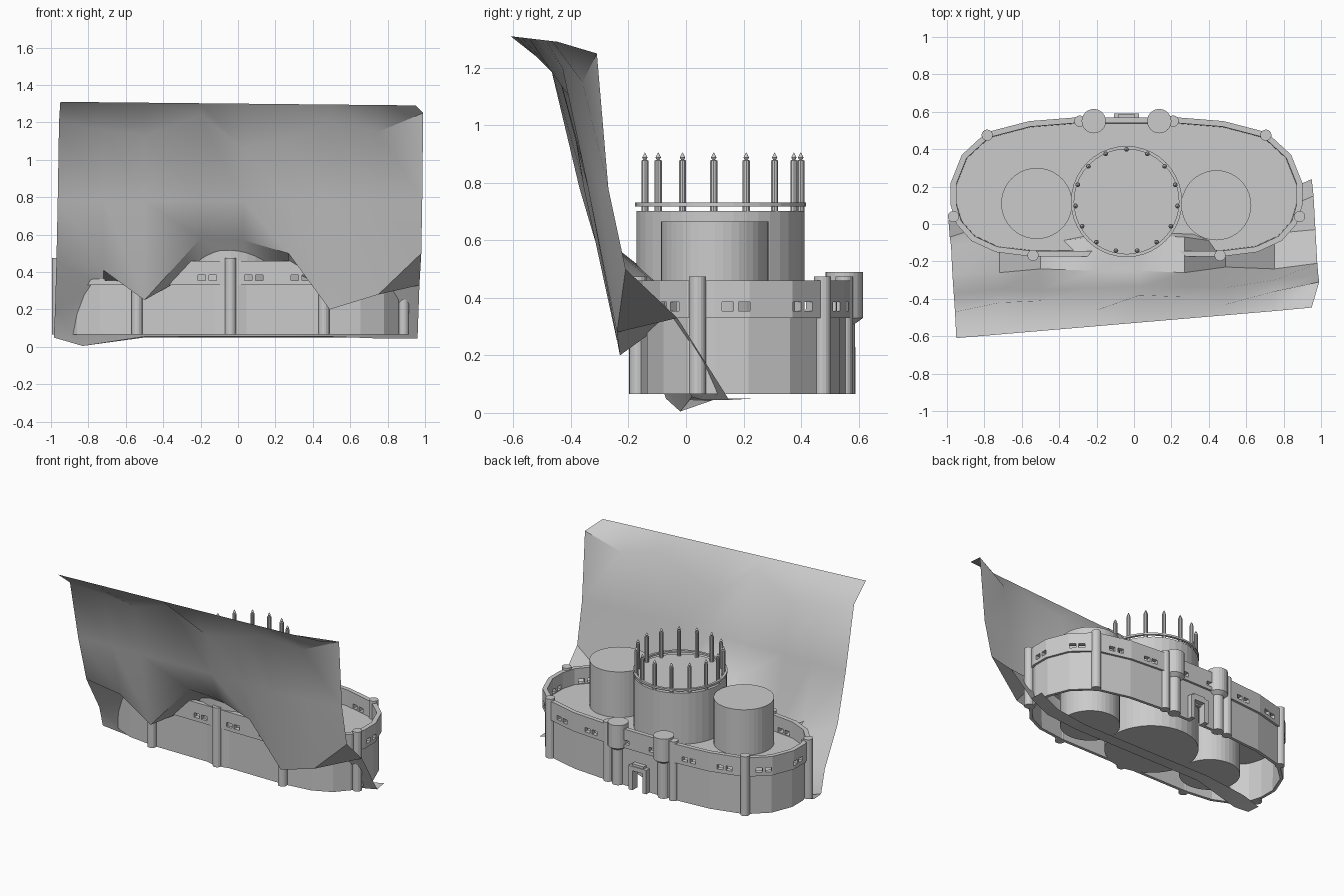
import bpy, bmesh, math
from mathutils import Vector, Matrix

if "Cube" in bpy.data.objects:
    bpy.data.objects.remove(bpy.data.objects["Cube"])

CX = -0.04   # castle centre line


def make(name, bm):
    me = bpy.data.meshes.new(name)
    bmesh.ops.recalc_face_normals(bm, faces=bm.faces)
    bm.to_mesh(me)
    bm.free()
    ob = bpy.data.objects.new(name, me)
    bpy.context.collection.objects.link(ob)
    return ob


def lathe(name, x, y, profile, n=24):
    """Closed turned solid from (radius, z) pairs."""
    bm = bmesh.new()
    rings = [[bm.verts.new((x + r * math.cos(2 * math.pi * i / n),
                            y + r * math.sin(2 * math.pi * i / n), z))
              for i in range(n)] for r, z in profile]
    for a, b in zip(rings, rings[1:]):
        for i in range(n):
            j = (i + 1) % n
            bm.faces.new((a[i], a[j], b[j], b[i]))
    bm.faces.new(rings[0][::-1])
    bm.faces.new(rings[-1])
    return make(name, bm)


def add_box(bm, loc, size, ang=0.0):
    m = (Matrix.Translation(loc) @ Matrix.Rotation(ang, 4, 'Z')
         @ Matrix.Diagonal((*size, 1)))
    bmesh.ops.create_cube(bm, size=1, matrix=m)


# castle outline, right half from front to back, then mirrored
half = [(.5, -.175), (.7, -.15), (.83, -.09), (.91, 0), (.94, .1), (.94, .22),
        (.88, .37), (.75, .49), (.52, .55), (.27, .57)]
outline = [Vector((CX + x, y)) for x, y in half]
outline += [Vector((CX - x, y)) for x, y in reversed(half)]
N = len(outline)


def offset(d):
    out = []
    for i, p in enumerate(outline):
        a = (p - outline[i - 1]).normalized()
        b = (outline[(i + 1) % N] - p).normalized()
        na, nb = Vector((a.y, -a.x)), Vector((b.y, -b.x))
        m = (na + nb).normalized()
        out.append(p + m * d / m.dot(na))
    return out


def ring_wall(name, profile):
    """Sweep a closed (offset, z) section round the outline."""
    bm = bmesh.new()
    loops = [[bm.verts.new((p.x, p.y, z)) for p in offset(d)] for d, z in profile]
    for k, a in enumerate(loops):
        b = loops[(k + 1) % len(loops)]
        for i in range(N):
            j = (i + 1) % N
            bm.faces.new((a[i], a[j], b[j], b[i]))
    return make(name, bm)


# curtain wall with overhanging parapet
wall = ring_wall("curtain_wall", [(-.015, .065), (-.015, .33), (0, .33), (0, .46),
                                  (-.03, .46), (-.035, .065)])

# paired window slots and gate opening, cut through the wall
bm = bmesh.new()
mid = offset(-.015)
seg = [(mid[i - 1], mid[i]) for i in range(N)]
total = sum((b - a).length for a, b in seg)
start = (mid[0] - mid[-1]).length / 2
for k in range(18):
    for side in (-.029, .029):
        s = (start + (k + .5) * total / 18 + side) % total
        for a, b in seg:
            L = (b - a).length
            if s <= L:
                p = a.lerp(b, s / L)
                add_box(bm, (p.x, p.y, .37), (.04, .12, .03),
                        math.atan2(b.y - a.y, b.x - a.x))
                break
            s -= L
add_box(bm, (CX, .55, .115), (.075, .16, .15))
cutter = make("opening_cutter", bm)
cutter.hide_render = True
cutter.hide_set(True)
mod = wall.modifiers.new("openings", 'BOOLEAN')
mod.operation = 'DIFFERENCE'
mod.solver = 'EXACT'
mod.object = cutter

# courtyard deck
bm = bmesh.new()
lo, hi = ([bm.verts.new((p.x, p.y, z)) for p in offset(-.032)] for z in (.335, .35))
bm.faces.new(lo[::-1])
bm.faces.new(hi)
for i in range(N):
    bm.faces.new((lo[i - 1], lo[i], hi[i], hi[i - 1]))
make("courtyard_deck", bm)

# slim wall towers
for x, y in [(0, -.168), (.5, -.168), (-.5, -.168), (.925, .04), (-.925, .04),
             (.745, .475), (-.745, .475)]:
    lathe("wall_tower", CX + x, y, [(.03, .065), (.03, .475)], 16)

# gate towers with wide heads and flanking columns
for s in (-1, 1):
    lathe("gate_tower", CX + s * .175, .55,
          [(.038, .065), (.038, .31), (.065, .33), (.065, .49)], 24)
    lathe("gate_column", CX + s * .25, .55, [(.03, .065), (.03, .475)], 16)

# stepped gate frame
bm = bmesh.new()
for s in (-1, 1):
    add_box(bm, (CX + s * .053, .567, .135), (.03, .045, .14))
add_box(bm, (CX, .567, .215), (.136, .045, .03))
add_box(bm, (CX, .567, .237), (.09, .035, .018))
make("gate_frame", bm)

# drums
lathe("left_drum", -.52, .11, [(.19, .065), (.19, .665)], 40)
lathe("right_drum", .44, .10, [(.187, .065), (.187, .665)], 40)
lathe("keep_drum", CX, .12, [(.293, .065), (.293, .703)], 40)

# railing ring and posts on the keep
bm = bmesh.new()
n = 40
sec = [(.297, .718), (.297, .731), (.28, .731), (.28, .718)]
loops = [[bm.verts.new((CX + r * math.cos(math.tau * i / n),
                        .12 + r * math.sin(math.tau * i / n), z)) for i in range(n)]
         for r, z in sec]
for k in range(4):
    a, b = loops[k], loops[(k + 1) % 4]
    for i in range(n):
        j = (i + 1) % n
        bm.faces.new((a[i], a[j], b[j], b[i]))
make("keep_railing", bm)
for k in range(15):
    t = math.pi / 2 + math.tau * k / 15
    lathe("keep_post", CX + .274 * math.cos(t), .125 + .274 * math.sin(t),
          [(.013, .70), (.013, .878), (.005, .88), (.01, .888), (.001, .905)], 10)

# cliff sheet: rows from the top lip down to the strip under the castle
xs = [-.95, -.72, -.5, -.2, .03, .27, .49, .75, .97]
lip = [(-.61 + .085 * (x + .95), 1.31 - .01 * (x + .95)) for x in xs]
crinkle = [(-.47, 1.2), (-.42, 1.16), (-.41, 1.13), (-.46, 1.24), (-.38, 1.06),
           (-.39, 1.12), (-.43, 1.2), (-.36, 1.15), (-.31, 1.25)]
face = [(y, .78) for y in (-.37, -.35, -.355, -.34, -.335, -.335, -.34, -.30, -.27)]
foot = [(-.27, .45), (-.26, .41), (-.24, .25), (-.25, .58), (-.25, .57),
        (-.26, .50), (-.23, .20), (-.24, .28), (-.21, .50)]
shelf = [(-.12, .2), (-.08, .33), (-.1, .3), (-.07, .42), (-.06, .43),
         (-.07, .42), (-.1, .3), (-.05, .33), (-.03, .33)]
base = [(-.07, .05), (-.02, .005)] + [(.02, .055)] * 5 + [(.06, .045), (.15, .045)]
under = [(y + .09, .05) for y, z in base]
rows = [lip, crinkle, face, foot, shelf, base, under]
bm = bmesh.new()
grid = []
for k, row in enumerate(rows):
    line = []
    for i, (x, (y, z)) in enumerate(zip(xs, row)):
        if i == 0:
            x -= .007 * k
        elif i == 8:
            x += (-.02, .02, .015, .01, 0, -.01, -.02)[k]
        elif k >= 5 and i == 1:
            x = -.83
        line.append(bm.verts.new((x, y, z)))
    grid.append(line)
for a, b in zip(grid, grid[1:]):
    for i in range(8):
        bm.faces.new((a[i], b[i], b[i + 1], a[i + 1]))
cliff = make("cliff_sheet", bm)

# smooth the cliff but keep its creases
bpy.ops.object.select_all(action='DESELECT')
cliff.select_set(True)
bpy.context.view_layer.objects.active = cliff
bpy.ops.object.shade_smooth_by_angle(angle=math.radians(40))
